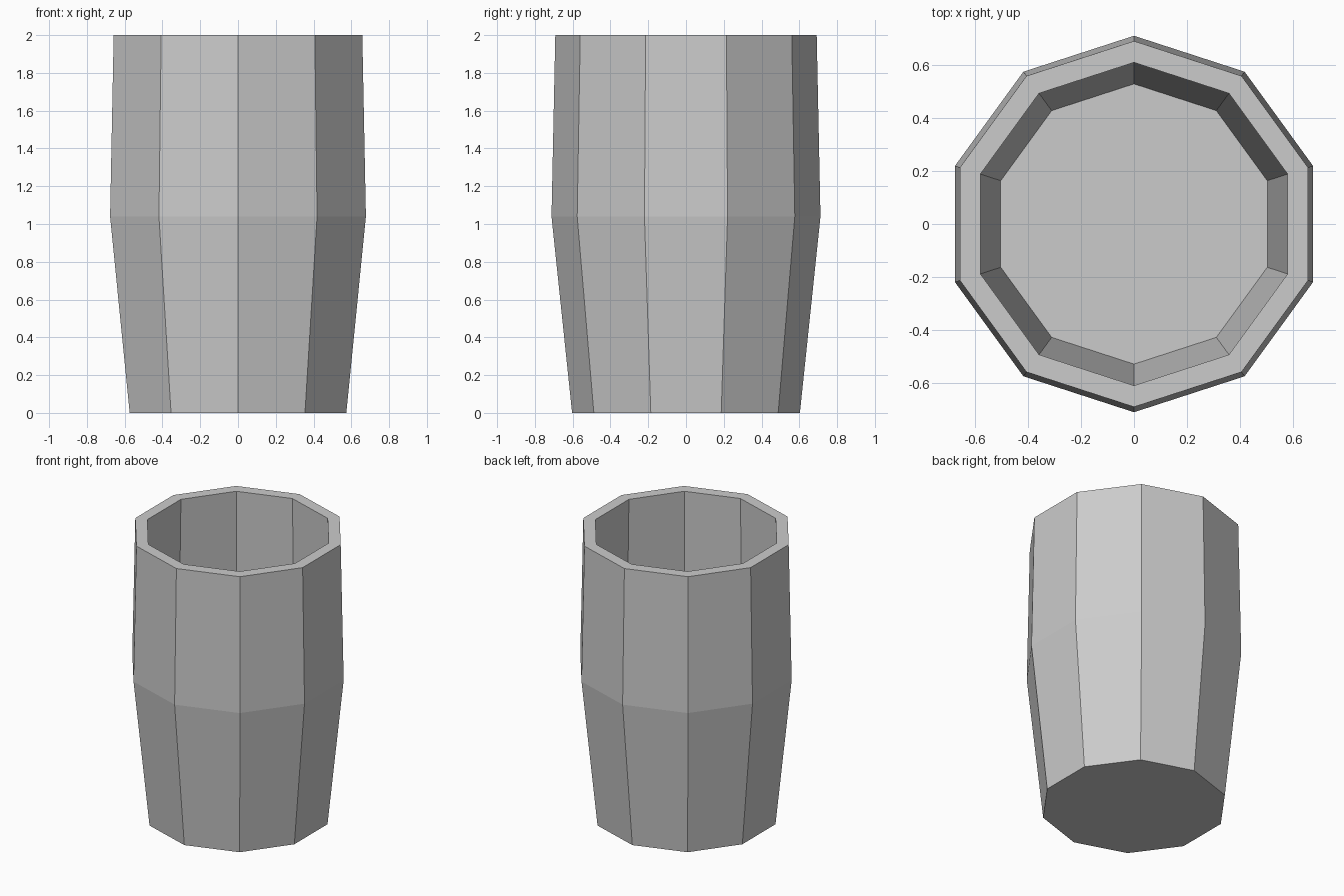
import bpy, bmesh, math

if "Cube" in bpy.data.objects:
    bpy.data.objects.remove(bpy.data.objects["Cube"])

SIDES = 10
# (radius, height): outer wall from the base up, over the rim, then down the inside
PROFILE = [(0.603, 0.0), (0.712, 1.04), (0.692, 2.0),
           (0.611, 2.0), (0.63, 1.04), (0.53, 0.076)]


def ring(bm, radius, z):
    """Ring of vertices with one corner pointing to the back."""
    verts = []
    for i in range(SIDES):
        a = math.pi / 2 + 2 * math.pi * i / SIDES
        verts.append(bm.verts.new((radius * math.cos(a), radius * math.sin(a), z)))
    return verts


# Faceted tumbler: ten-sided hollow body with a thick base
bm = bmesh.new()
rings = [ring(bm, r, z) for r, z in PROFILE]
for a, b in zip(rings, rings[1:]):
    for i in range(SIDES):
        j = (i + 1) % SIDES
        bm.faces.new((a[i], a[j], b[j], b[i]))

# Underside and inner floor
bm.faces.new(rings[0][::-1])
bm.faces.new(rings[-1])
bmesh.ops.recalc_face_normals(bm, faces=bm.faces)

mesh = bpy.data.meshes.new("tumbler")
bm.to_mesh(mesh)
bm.free()
bpy.context.collection.objects.link(bpy.data.objects.new("tumbler", mesh))
